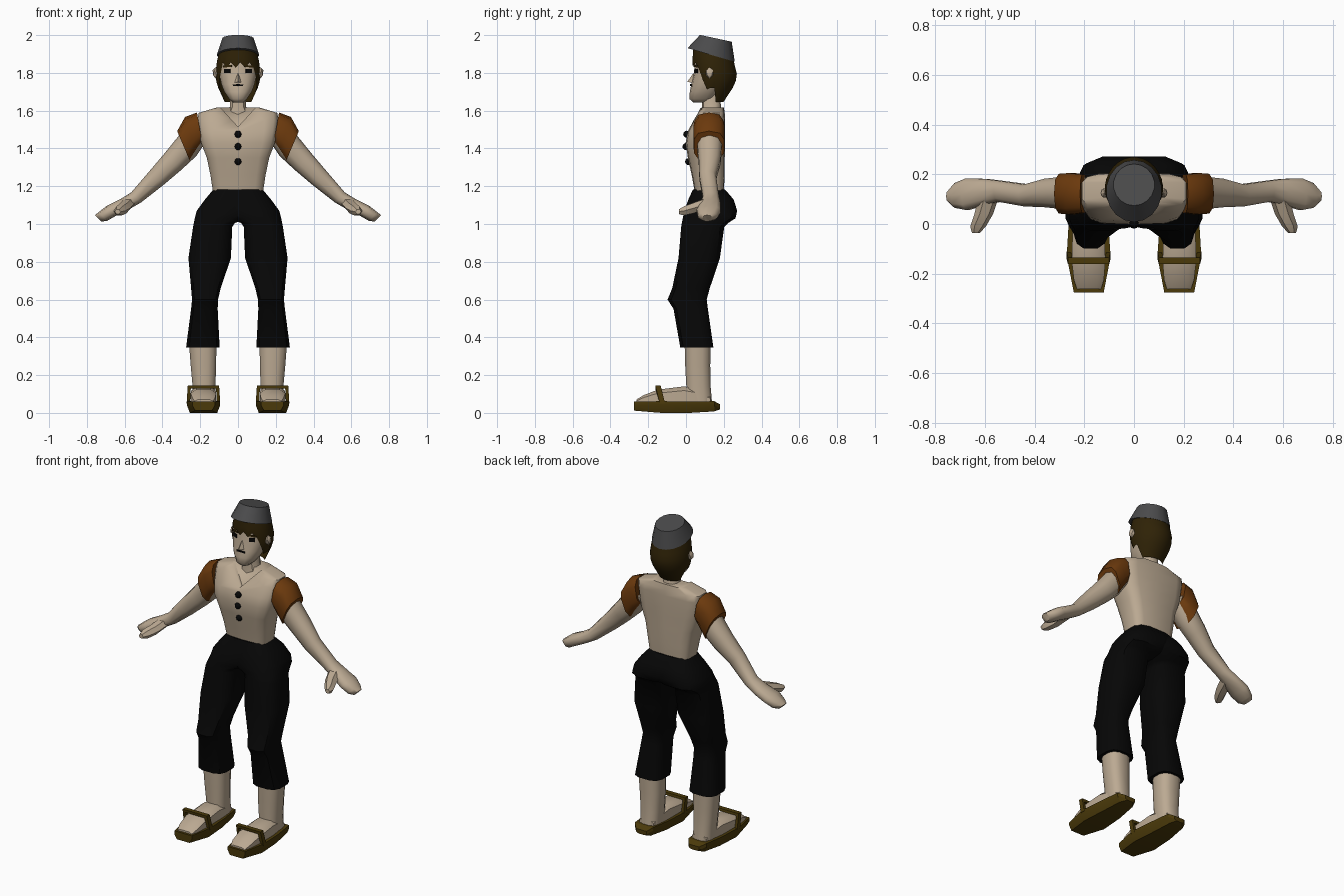
import bpy, bmesh, math
from mathutils import Vector, Matrix


def material(name, rgb):
    m = bpy.data.materials.new(name)
    m.diffuse_color = (*rgb, 1)
    return m


SKIN = material("skin and shirt", (0.50, 0.40, 0.29))
BROWN = material("brown sleeve", (0.15, 0.042, 0.004))
HAIR = material("dark hair", (0.028, 0.016, 0.002))
SANDAL = material("olive leather", (0.07, 0.042, 0.003))
GREY = material("grey felt", (0.07, 0.07, 0.072))
BLACK = material("black cloth", (0.002, 0.002, 0.002))


def finish(name, bm, mat, mirror=False, angle=40):
    bmesh.ops.recalc_face_normals(bm, faces=bm.faces)
    me = bpy.data.meshes.new(name)
    bm.to_mesh(me)
    bm.free()
    ob = bpy.data.objects.new(name, me)
    bpy.context.collection.objects.link(ob)
    me.materials.append(mat)
    bpy.ops.object.select_all(action='DESELECT')
    ob.select_set(True)
    bpy.context.view_layer.objects.active = ob
    if angle:
        bpy.ops.object.shade_smooth_by_angle(angle=math.radians(angle))
    if mirror:
        mod = ob.modifiers.new("mirror", 'MIRROR')
        mod.use_mirror_merge = False
    return ob


def oval(c, u, v, n=10, p=0.8):
    """Rounded ring around c with half axes u and v; p below 1 makes it squarer."""
    c, u, v = Vector(c), Vector(u), Vector(v)
    f = lambda t: math.copysign(abs(t) ** p, t)
    return [c + u * f(math.cos(a)) + v * f(math.sin(a))
            for a in (2 * math.pi * (i + 0.5) / n for i in range(n))]


def level(z, x0, x1, y0, y1, n=10, p=0.8):
    """Horizontal ring from its extents."""
    return oval(((x0 + x1) / 2, (y0 + y1) / 2, z), ((x1 - x0) / 2, 0, 0),
                (0, (y1 - y0) / 2, 0), n, p)


def upright(y, x0, x1, z0, z1, n=8, p=0.6):
    """Ring facing along y from its extents."""
    return oval(((x0 + x1) / 2, y, (z0 + z1) / 2), ((x1 - x0) / 2, 0, 0),
                (0, 0, (z1 - z0) / 2), n, p)


def loft(name, rings, mat, mirror=False, angle=40, caps=True):
    bm = bmesh.new()
    vs = [[bm.verts.new(p) for p in r] for r in rings]
    n = len(rings[0])
    for a, b in zip(vs, vs[1:]):
        for i in range(n):
            j = (i + 1) % n
            bm.faces.new((a[i], a[j], b[j], b[i]))
    if caps:
        bm.faces.new(vs[0])
        bm.faces.new(vs[-1])
    return finish(name, bm, mat, mirror, angle)


def box(name, loc, size, mat, yaw=0, roll=0, mirror=False):
    bm = bmesh.new()
    m = (Matrix.Translation(loc) @ Matrix.Rotation(yaw, 4, 'Z')
         @ Matrix.Rotation(roll, 4, 'Y') @ Matrix.Diagonal((*size, 1)))
    bmesh.ops.create_cube(bm, size=1, matrix=m)
    return finish(name, bm, mat, mirror, 0)


# Shirt body, with a V neckline cut into the chest
shirt = loft("shirt", [level(z, -x, x, y0, y1, 14, 0.5) for z, x, y0, y1 in (
    (1.175, 0.135, 0.045, 0.20), (1.26, 0.148, 0.03, 0.205), (1.35, 0.167, 0.01, 0.205),
    (1.43, 0.198, -0.002, 0.207), (1.49, 0.208, 0.01, 0.207), (1.55, 0.215, 0.04, 0.207),
    (1.588, 0.212, 0.062, 0.205), (1.618, 0.11, 0.075, 0.2))], SKIN, angle=45)
cut_back = lambda z: 0.045 + (z - 1.52) * 0.6
vee = ((0, 1.515), (0.11, 1.635), (-0.11, 1.635))
cutter = loft("neckline_cutter", [[Vector((x, -0.1, z)) for x, z in vee],
                                  [Vector((x, cut_back(z), z)) for x, z in vee]], SKIN)
mod = shirt.modifiers.new("neckline", 'BOOLEAN')
mod.operation, mod.object, mod.solver = 'DIFFERENCE', cutter, 'EXACT'
bpy.context.view_layer.objects.active = shirt
bpy.ops.object.modifier_apply(modifier="neckline")
bpy.data.objects.remove(cutter)

# Buttons
for z, y in ((1.475, 0.004), (1.41, 0.0), (1.33, 0.014)):
    bm = bmesh.new()
    bmesh.ops.create_uvsphere(bm, u_segments=10, v_segments=6, radius=0.019,
                              matrix=Matrix.Translation((0, y, z)))
    finish("button", bm, BLACK)

# Sleeves
loft("sleeve", [oval((x, 0.122, z), (0, ry, 0), v, 10, 0.7) for x, z, ry, v in (
    (0.203, 1.51, 0.080, (0.014, 0, 0.080)), (0.25, 1.475, 0.086, (0.03, 0, 0.092)),
    (0.288, 1.412, 0.083, (0.034, 0, 0.080)))], BROWN, True, 50)

# Arms running into flat hands
loft("arm", [oval((x, y, z), (0, ry, 0), (t * 0.7, 0, t * 0.72), 10, 0.85)
             for x, y, z, ry, t in (
    (0.21, 0.12, 1.50, 0.07, 0.07), (0.27, 0.125, 1.41, 0.068, 0.070),
    (0.345, 0.125, 1.33, 0.060, 0.062), (0.43, 0.115, 1.245, 0.046, 0.052),
    (0.54, 0.132, 1.14, 0.044, 0.037), (0.60, 0.13, 1.105, 0.054, 0.036),
    (0.67, 0.12, 1.07, 0.066, 0.036), (0.715, 0.115, 1.04, 0.052, 0.032),
    (0.740, 0.112, 1.03, 0.026, 0.024))], SKIN, True, 50)
loft("thumb", [oval(c, (a, 0, -a * 0.5), (b * 0.6, 0, b), 6, 1) for c, a, b in (
    ((0.585, 0.11, 1.11), 0.038, 0.027), ((0.605, 0.04, 1.085), 0.034, 0.027),
    ((0.628, -0.01, 1.07), 0.028, 0.024), ((0.637, -0.037, 1.065), 0.013, 0.013))], SKIN, True)

# Trousers: two baggy legs that overlap at the hips
loft("trouser_leg", [level(*r, 12, 0.65) for r in (
    (1.183, -0.13, 0.133, 0.035, 0.208), (1.13, -0.12, 0.178, 0.01, 0.255),
    (1.07, -0.10, 0.222, -0.012, 0.274), (1.03, -0.05, 0.232, -0.02, 0.265),
    (1.005, 0.015, 0.236, -0.025, 0.225), (0.985, 0.028, 0.24, -0.028, 0.205),
    (0.82, 0.035, 0.265, -0.042, 0.182), (0.66, 0.09, 0.25, -0.075, 0.128),
    (0.60, 0.104, 0.245, -0.10, 0.112), (0.55, 0.106, 0.25, -0.068, 0.118),
    (0.345, 0.095, 0.277, -0.032, 0.147))], BLACK, True)

# Lower legs and feet
loft("lower_leg", [level(*r, 12, 0.75) for r in (
    (0.40, 0.112, 0.264, -0.01, 0.132), (0.25, 0.114, 0.252, -0.006, 0.13),
    (0.14, 0.118, 0.242, 0.0, 0.132), (0.05, 0.122, 0.238, 0.0, 0.14))], SKIN, True, 50)
loft("foot", [upright(*r) for r in (
    (0.13, 0.13, 0.23, 0.03, 0.09), (0.05, 0.118, 0.242, 0.03, 0.13),
    (-0.01, 0.115, 0.25, 0.03, 0.143), (-0.15, 0.112, 0.254, 0.03, 0.125),
    (-0.225, 0.118, 0.245, 0.03, 0.095), (-0.262, 0.13, 0.232, 0.03, 0.072))], SKIN, True)

# Sandals: boat-shaped sole and an arched strap
sole = []
for y, x0, x1, low, top in ((0.18, 0.145, 0.215, 0.018, 0.045), (0.15, 0.122, 0.245, 0.008, 0.062),
                            (0.02, 0.105, 0.262, 0.0, 0.06), (-0.13, 0.094, 0.271, 0.0, 0.062),
                            (-0.276, 0.122, 0.242, 0.012, 0.06)):
    sole.append([Vector(p) for p in ((x0 + 0.016, y, low), (x1 - 0.016, y, low), (x1, y, top - 0.02),
                                     (x1, y, top), (x0, y, top), (x0, y, top - 0.02))])
loft("sandal_sole", sole, SANDAL, True, 30)
strap = []
for x, y, z, dx, dz in ((0.103, -0.125, 0.05, 0.009, 0), (0.108, -0.148, 0.136, 0.008, -0.008),
                        (0.258, -0.148, 0.136, -0.008, -0.008), (0.263, -0.125, 0.05, -0.009, 0)):
    strap.append([Vector((x + s * dx, y + t * 0.014, z + s * dz))
                  for s, t in ((-1, -1), (-1, 1), (1, 1), (1, -1))])
loft("sandal_strap", strap, SANDAL, True, 30)

# Neck and head
loft("neck", [level(z, -x, x, y0, y1) for z, x, y0, y1 in (
    (1.57, 0.075, 0.08, 0.2), (1.62, 0.045, 0.085, 0.185), (1.70, 0.042, 0.085, 0.18))], SKIN)
loft("head", [level(z, -x, x, y0, y1, 14, 0.85) for z, x, y0, y1 in (
    (1.642, 0.026, 0.04, 0.13), (1.662, 0.048, 0.018, 0.15), (1.70, 0.074, 0.02, 0.18),
    (1.74, 0.09, 0.028, 0.20), (1.80, 0.102, 0.042, 0.21), (1.88, 0.1, 0.05, 0.22))], SKIN, angle=60)

# Nose
bm = bmesh.new()
top, left, right, tip = [bm.verts.new(p) for p in (
    (0, 0.04, 1.80), (-0.02, 0.036, 1.748), (0.02, 0.036, 1.748), (0, 0.006, 1.752))]
for f in ((top, left, tip), (top, tip, right), (left, right, tip), (top, right, left)):
    bm.faces.new(f)
finish("nose", bm, SKIN, angle=100)

# Ears, eyes, brows and mouth
bm = bmesh.new()
bmesh.ops.create_icosphere(bm, subdivisions=1, radius=1, matrix=Matrix.Translation(
    (0.119, 0.125, 1.80)) @ Matrix.Diagonal((0.017, 0.022, 0.03, 1)))
finish("ear", bm, SKIN, True)
box("eye", (0.056, 0.056, 1.81), (0.034, 0.009, 0.022), BLACK, 0.42, 0, True)
box("eyebrow", (0.056, 0.057, 1.835), (0.05, 0.009, 0.01), HAIR, 0.42, 0.1, True)
box("mouth", (0.014, 0.028, 1.735), (0.026, 0.009, 0.009), BLACK, 0.15, 0.1, True)

# Hair: a shell with a jagged fringe, side locks and a rounded back
N = 28


def hair_end(i):
    a = abs((i + 0.5) / N * 2 - 1) * 180     # 0 is the front, 180 the back
    if a < 55:
        return 1.828 if i % 2 else 1.855
    if a < 80:
        return 1.675 + (80 - a) * 0.004
    if a < 105:
        return 1.72
    return 1.645


SHAPE = ((1.93, 0.095, 0.10, 0.10), (1.86, 0.113, 0.105, 0.116), (1.79, 0.12, 0.098, 0.133),
         (1.74, 0.113, 0.09, 0.123), (1.645, 0.074, 0.06, 0.06))


def hair_point(i, t):
    ang = ((i + 0.5) / N * 2 - 1) * math.pi
    c = math.cos(ang)
    start = 1.897 + 0.028 * c                # follows the tilted cap
    z = start + (hair_end(i) - start) * t
    for a, b in zip(SHAPE, SHAPE[1:]):
        if z >= b[0] - 1e-6:
            k = (a[0] - z) / (a[0] - b[0])
            rx, front, back = (p + (q - p) * k for p, q in zip(a[1:], b[1:]))
            break
    return Vector((rx * math.sin(ang), 0.138 - c * (front if c > 0 else back), z))


loft("hair", [[hair_point(i, t / 6) for i in range(N)] for t in range(7)], HAIR, angle=35, caps=False)

# Brimless cap, tilted back
loft("cap", [oval((0, 0.133, 1.895), (0.112, 0, 0), (0, 0.125, -0.036), 18, 1),
             oval((0, 0.158, 1.983), (0.083, 0, 0), (0, 0.084, -0.018), 18, 1)], GREY, angle=30)
